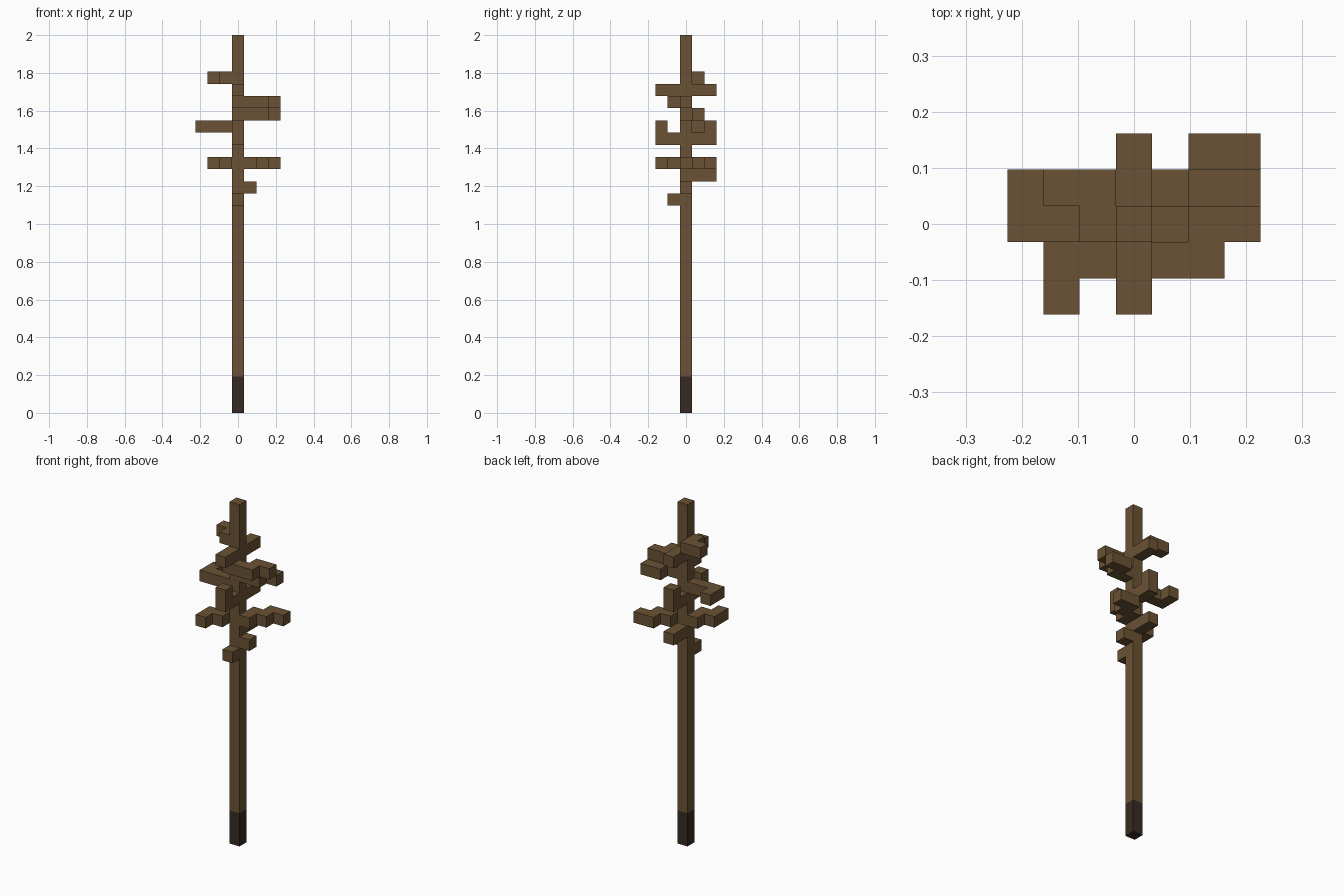
import bpy
import bmesh
from mathutils import Vector

if "Cube" in bpy.data.objects:
    bpy.data.objects.remove(bpy.data.objects["Cube"], do_unlink=True)

HEIGHT = 31            # trunk height in cells
CELL = 2 / HEIGHT
BASE = 3               # dark cells at the foot

STEPS = {"E": (1, 0, 0), "W": (-1, 0, 0), "N": (0, 1, 0),
         "S": (0, -1, 0), "U": (0, 0, 1), "D": (0, 0, -1)}


def make_material(name, rgb):
    mat = bpy.data.materials.new(name)
    mat.use_nodes = True
    color = (*rgb, 1)
    mat.diffuse_color = color
    bsdf = mat.node_tree.nodes["Principled BSDF"]
    bsdf.inputs["Base Color"].default_value = color
    bsdf.inputs["Roughness"].default_value = 0.9
    return mat


bark = make_material("brown bark", (0.145, 0.085, 0.035))
dark = make_material("dark bark", (0.038, 0.024, 0.016))


def walk(level, path):
    """Cells visited when stepping outward from the trunk."""
    pos, cells = Vector((0, 0, level)), []
    for letter in path:
        pos = pos + Vector(STEPS[letter])
        cells.append(tuple(int(c) for c in pos))
    return cells


# Trunk and foot
parts = {
    "trunk_base": (dark, [(0, 0, k) for k in range(BASE)]),
    "trunk": (bark, [(0, 0, k) for k in range(BASE, HEIGHT)]),
}

# Branches: height in cells and the turns each one takes
branches = [
    ("front_stub", 17, "S"),
    ("left_stub", 18, "E"),
    ("low_back_branch", 19, "NN"),
    ("low_left_branch", 20, "ENENE"),
    ("low_right_branch", 20, "WSWS"),
    ("front_hook_branch", 22, "SSU"),
    ("back_hook_branch", 22, "NNU"),
    ("middle_right_branch", 23, "WWWN"),
    ("upper_left_branch", 24, "EENE"),
    ("high_left_branch", 25, "SEENE"),
    ("high_front_branch", 26, "SS"),
    ("high_back_branch", 26, "NN"),
    ("top_right_branch", 27, "WNW"),
]
for name, level, path in branches:
    parts[name] = (bark, walk(level, path))

occupied = {cell for _, cells in parts.values() for cell in cells}


def build_part(name, mat, cells):
    """Skin the outer faces of a run of cells, then merge flat areas."""
    bm = bmesh.new()
    for cell in cells:
        center = Vector(cell) + Vector((0, 0, 0.5))
        for step in STEPS.values():
            if tuple(a + b for a, b in zip(cell, step)) in occupied:
                continue
            normal = Vector(step)
            u = Vector((step[1], step[2], step[0]))
            v = normal.cross(u)
            corners = [center + (normal + a * u + b * v) / 2
                       for a, b in ((-1, -1), (1, -1), (1, 1), (-1, 1))]
            bm.faces.new([bm.verts.new(c * CELL) for c in corners])
    bmesh.ops.remove_doubles(bm, verts=bm.verts, dist=CELL / 100)
    bmesh.ops.dissolve_limit(bm, angle_limit=0.01,
                             verts=bm.verts, edges=bm.edges)
    mesh = bpy.data.meshes.new(name)
    bm.to_mesh(mesh)
    bm.free()
    mesh.materials.append(mat)
    obj = bpy.data.objects.new(name, mesh)
    bpy.context.scene.collection.objects.link(obj)


for part_name, (part_mat, part_cells) in parts.items():
    build_part(part_name, part_mat, part_cells)
